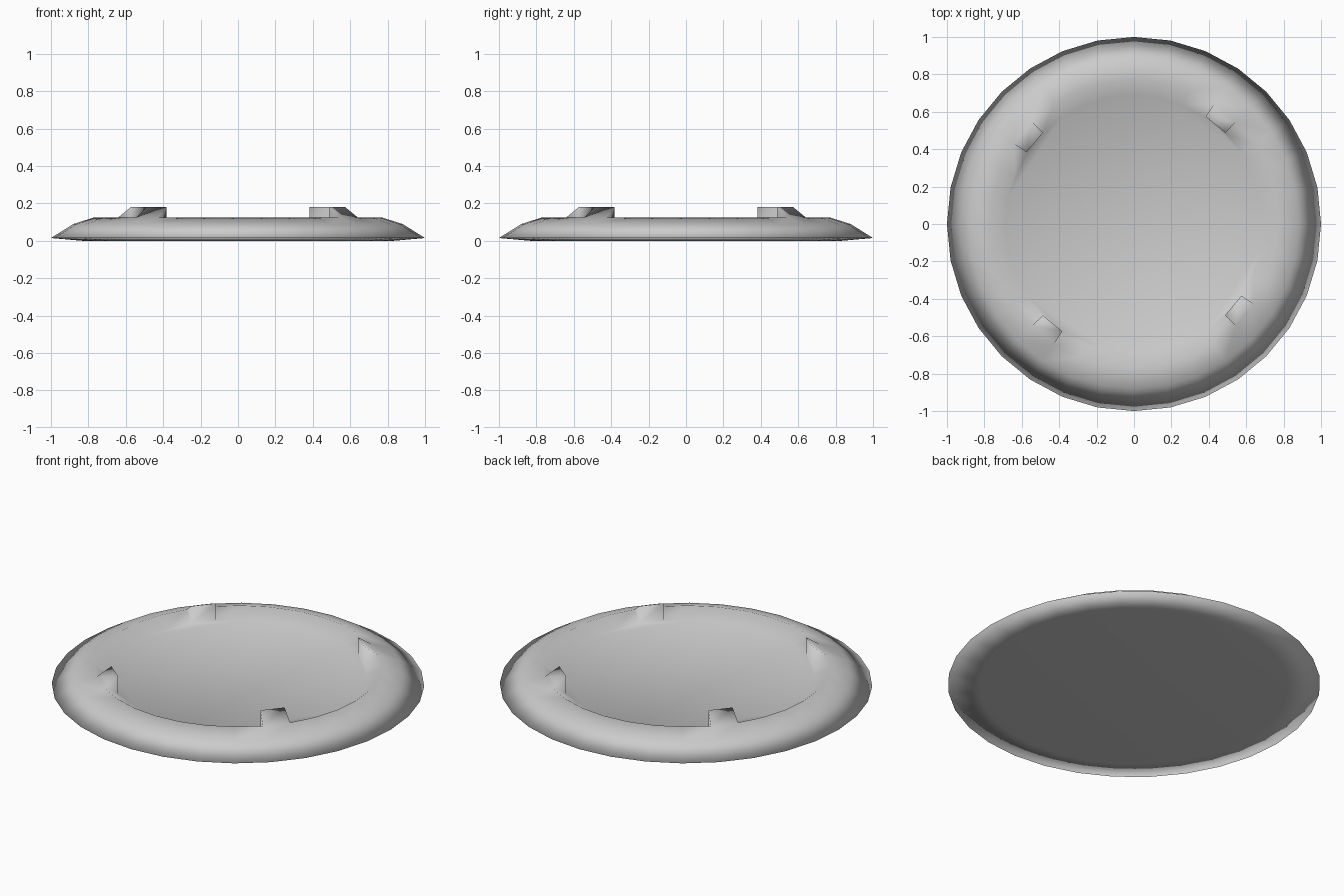
import bpy, bmesh, math

if "Cube" in bpy.data.objects:
    bpy.data.objects.remove(bpy.data.objects["Cube"])

SIDES = 32
# (radius, height) rings from underside edge, over the rim, down to the recessed floor
PROFILE = [(0.83, 0.0), (1.0, 0.015), (0.88, 0.09), (0.77, 0.125), (0.69, 0.077)]
TAB_SEGMENTS = (4, 12, 20, 28)
TAB_TOP = 0.18

bm = bmesh.new()


def point(radius, z, k):
    a = 2 * math.pi * k / SIDES
    return bm.verts.new((radius * math.cos(a), radius * math.sin(a), z))


rings = [[point(r, z, k) for k in range(SIDES)] for r, z in PROFILE]

# flat underside and recessed floor
bm.faces.new(rings[0][::-1])
bm.faces.new(rings[-1])

# rim bands, with raised wedge tabs on the inner band
for i in range(len(rings) - 1):
    lo, hi = rings[i], rings[i + 1]
    for k in range(SIDES):
        n = (k + 1) % SIDES
        if i == len(rings) - 2 and k in TAB_SEGMENTS:
            t0 = point(PROFILE[-1][0], TAB_TOP, k)
            t1 = point(PROFILE[-1][0], TAB_TOP, n)
            bm.faces.new((lo[k], lo[n], t1, t0))   # sloping top
            bm.faces.new((t0, t1, hi[n], hi[k]))   # inner wall
            bm.faces.new((lo[k], t0, hi[k]))       # sides
            bm.faces.new((lo[n], hi[n], t1))
        else:
            bm.faces.new((lo[k], lo[n], hi[n], hi[k]))

bmesh.ops.recalc_face_normals(bm, faces=bm.faces)
for f in bm.faces:
    f.smooth = True

mesh = bpy.data.meshes.new("round_base_plate")
bm.to_mesh(mesh)
bm.free()
plate = bpy.data.objects.new("round_base_plate", mesh)
bpy.context.collection.objects.link(plate)
